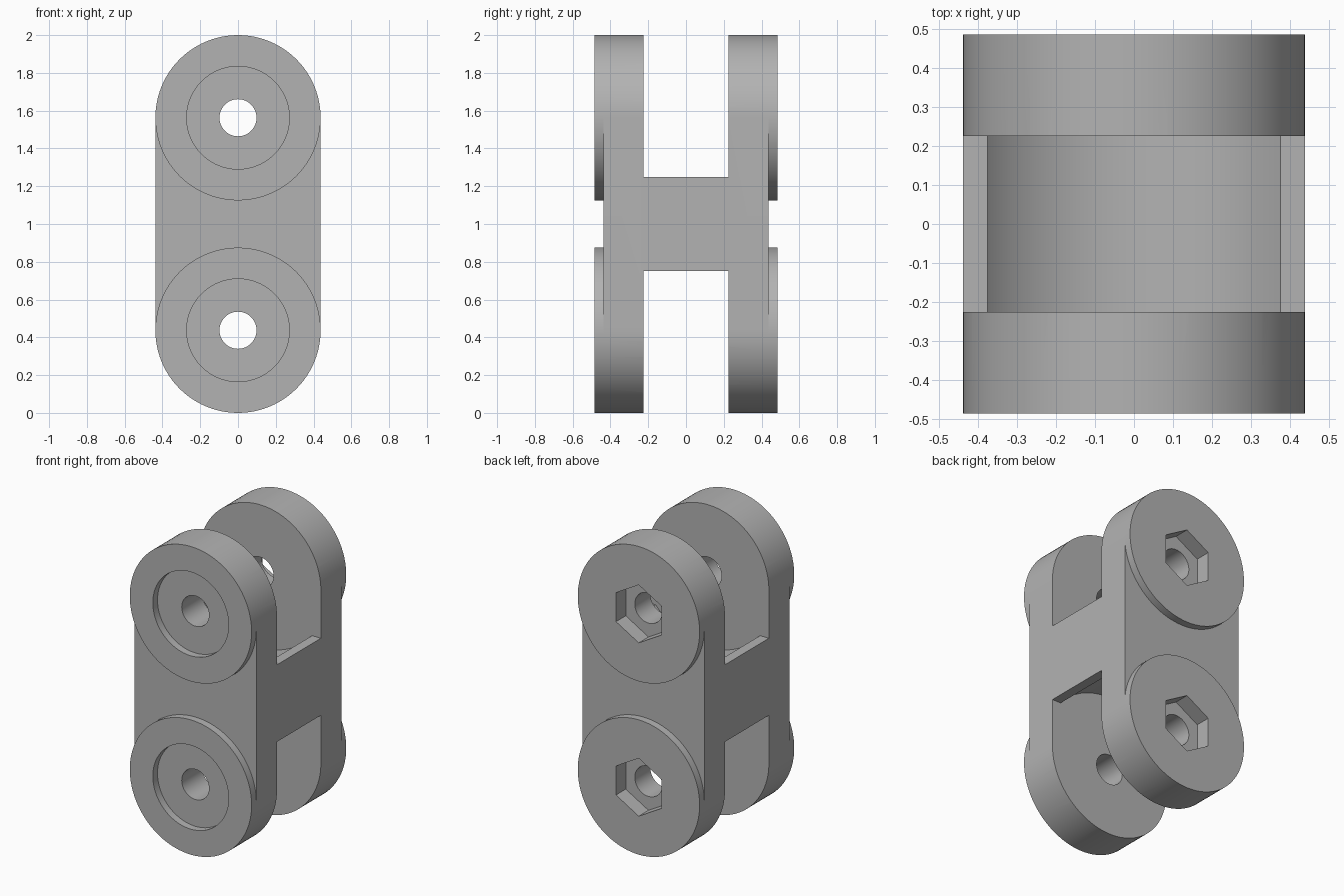
import bpy, bmesh, math

cube = bpy.data.objects.get("Cube")
if cube:
    bpy.data.objects.remove(cube, do_unlink=True)

# Main dimensions
R = 0.4375                # end radius and half width
PIVOTS = {"lower": R, "upper": 2 - R}
BODY_Y, BOSS_Y, SLOT_Y = 0.437, 0.485, 0.225
HOLE_R, RECESS_R, HEX_R = 0.098, 0.272, 0.188
CLEARANCE_R = 0.488
WEB_Z = 0.25              # half height of the web at its edges

grey = bpy.data.materials.new("plain grey")
grey.use_nodes = True
color = (0.45, 0.45, 0.45, 1)
grey.diffuse_color = color
grey.node_tree.nodes["Principled BSDF"].inputs["Base Color"].default_value = color


def prism(name, outline, y0, y1):
    """Extrude an outline of (x, z) points from y0 to y1."""
    bm = bmesh.new()
    face = bm.faces.new([bm.verts.new((x, y0, z)) for x, z in outline])
    new = bmesh.ops.extrude_face_region(bm, geom=[face])["geom"]
    moved = [v for v in new if isinstance(v, bmesh.types.BMVert)]
    bmesh.ops.translate(bm, verts=moved, vec=(0, y1 - y0, 0))
    bmesh.ops.recalc_face_normals(bm, faces=bm.faces)
    mesh = bpy.data.meshes.new(name)
    bm.to_mesh(mesh)
    bm.free()
    obj = bpy.data.objects.new(name, mesh)
    bpy.context.collection.objects.link(obj)
    mesh.materials.append(grey)
    return obj


def arc(radius, z, start=0, sweep=360, steps=96):
    """Points on an arc; a full turn leaves out the repeated end point."""
    count = steps if sweep == 360 else steps + 1
    angles = [math.radians(start + sweep * i / steps) for i in range(count)]
    return [(radius * math.cos(a), z + radius * math.sin(a)) for a in angles]


def hexagon(z):
    return arc(HEX_R, z, start=30, steps=6)


def cut(obj, cutter):
    cutter.hide_render = True
    mod = obj.modifiers.new("cut", 'BOOLEAN')
    mod.operation, mod.solver, mod.object = 'DIFFERENCE', 'EXACT', cutter
    bpy.context.view_layer.objects.active = obj
    bpy.ops.object.modifier_apply(modifier=mod.name)
    bpy.data.objects.remove(cutter, do_unlink=True)


# Link body with rounded ends
outline = arc(R, PIVOTS["upper"], 0, 180, 48) + arc(R, PIVOTS["lower"], 180, 180, 48)
body = prism("link_body", outline, -BODY_Y, BODY_Y)
parts = [body]

for end, z in PIVOTS.items():
    side = 1 if z > 1 else -1
    # Fork slot, with a round clearance hollow in the web
    shelf, beyond = 1 + side * WEB_Z, 1 + side * 1.2
    slot = [(-0.6, shelf), (0.6, shelf), (0.6, beyond), (-0.6, beyond)]
    cut(body, prism("slot_cutter", slot, -SLOT_Y, SLOT_Y))
    cut(body, prism("clearance_cutter", arc(CLEARANCE_R, z), -SLOT_Y, SLOT_Y))

    # Pin hole and rear nut pocket
    cut(body, prism("hole_cutter", arc(HOLE_R, z), -0.6, 0.6))
    cut(body, prism("nut_cutter", hexagon(z), BOSS_Y - 0.1, 0.6))

    # Raised bosses: round recess in front, hexagonal one behind
    front = prism(f"{end}_front_boss", arc(R, z), -BOSS_Y, -BODY_Y)
    cut(front, prism("recess_cutter", arc(RECESS_R, z), -0.6, -0.3))
    back = prism(f"{end}_back_boss", arc(R, z), BODY_Y, BOSS_Y)
    cut(back, prism("nut_cutter", hexagon(z), 0.3, 0.6))
    parts += [front, back]

# Smooth round walls, crisp edges
bpy.ops.object.select_all(action='DESELECT')
for obj in parts:
    obj.select_set(True)
bpy.context.view_layer.objects.active = body
bpy.ops.object.shade_smooth_by_angle(angle=math.radians(30))
